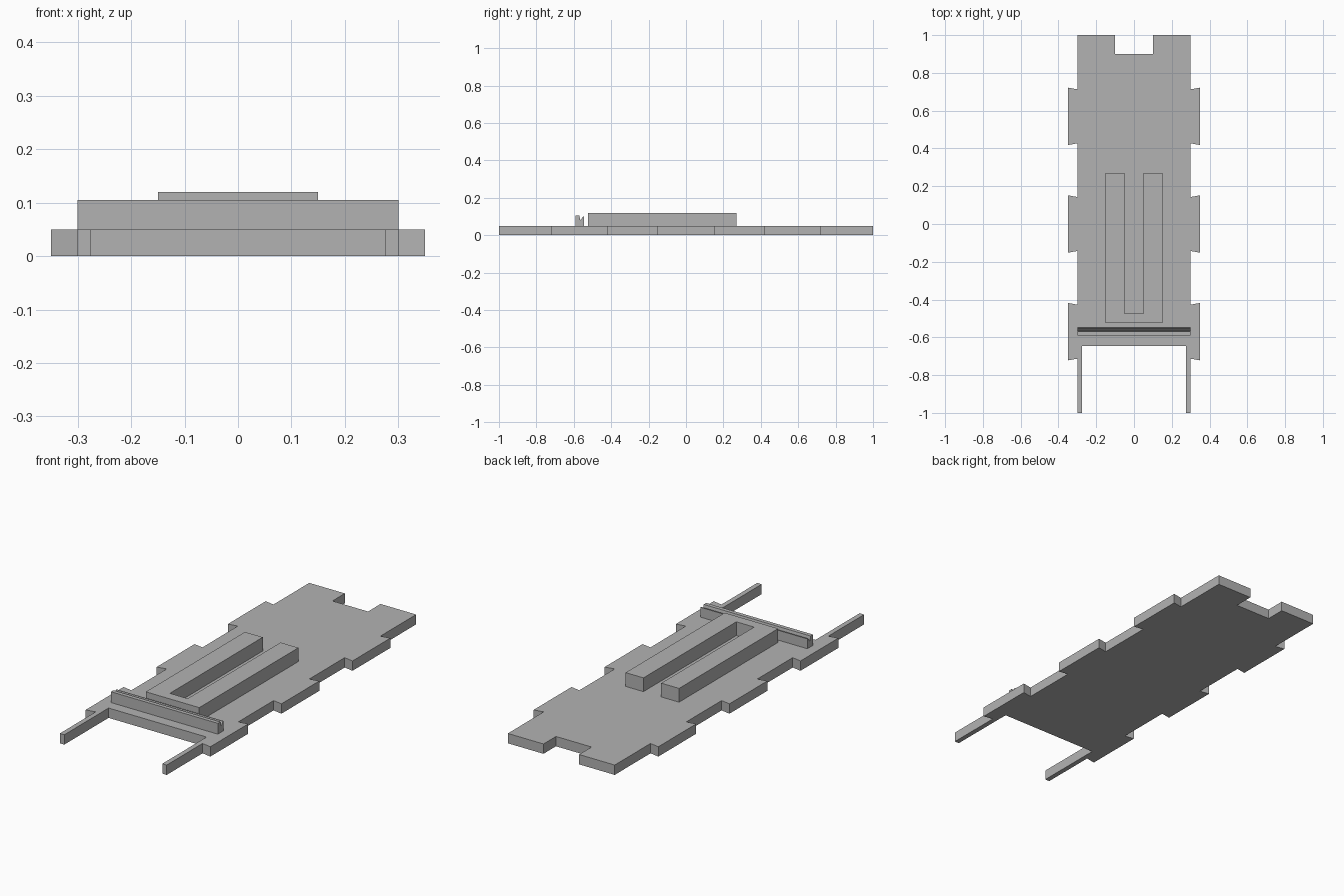
import bpy
import bmesh
from mathutils import Vector

cube = bpy.data.objects.get("Cube")
if cube:
    bpy.data.objects.remove(cube, do_unlink=True)

grey = bpy.data.materials.new("plain grey")
grey.use_nodes = True
GREY = (0.45, 0.45, 0.45, 1)
grey.diffuse_color = GREY
grey.node_tree.nodes["Principled BSDF"].inputs["Base Color"].default_value = GREY


def extrude_outline(name, points, direction):
    """Solid made by sweeping a closed outline along a direction."""
    bm = bmesh.new()
    face = bm.faces.new([bm.verts.new(p) for p in points])
    swept = bmesh.ops.extrude_face_region(bm, geom=[face])["geom"]
    verts = [v for v in swept if isinstance(v, bmesh.types.BMVert)]
    bmesh.ops.translate(bm, verts=verts, vec=Vector(direction))
    bmesh.ops.recalc_face_normals(bm, faces=bm.faces)
    mesh = bpy.data.meshes.new(name)
    bm.to_mesh(mesh)
    bm.free()
    mesh.materials.append(grey)
    obj = bpy.data.objects.new(name, mesh)
    bpy.context.collection.objects.link(obj)
    return obj


def mirrored(half, z):
    """Full outline from its +x half, listed front to back."""
    left = [(x, y, z) for x, y in half]
    return left + [(-x, y, z) for x, y in reversed(half)]


THICK = 0.05
HALF = 0.3

# Base plate: front prongs, flared side tabs and a back notch
side = [(0.275, -0.645), (0.275, -1), (HALF, -1)]
for mid in (-0.57, 0, 0.57):
    side += [(HALF, mid - 0.143), (0.35, mid - 0.152),
             (0.35, mid + 0.152), (HALF, mid + 0.143)]
side += [(HALF, 1), (0.1, 1), (0.1, 0.9)]
extrude_outline("base_plate", mirrored(side, 0), (0, 0, THICK))

# Raised fork, open towards the back
fork = [(0.15, -0.525), (0.15, 0.27), (0.05, 0.27), (0.05, -0.475)]
extrude_outline("raised_fork", mirrored(fork, THICK), (0, 0, 0.07))

# Grooved cross rail
rail = [(-0.59, THICK), (-0.59, 0.105), (-0.57, 0.105), (-0.565, 0.08),
        (-0.55, 0.1), (-0.545, 0.1), (-0.545, THICK)]
extrude_outline("cross_rail", [(-HALF, y, z) for y, z in rail], (2 * HALF, 0, 0))
